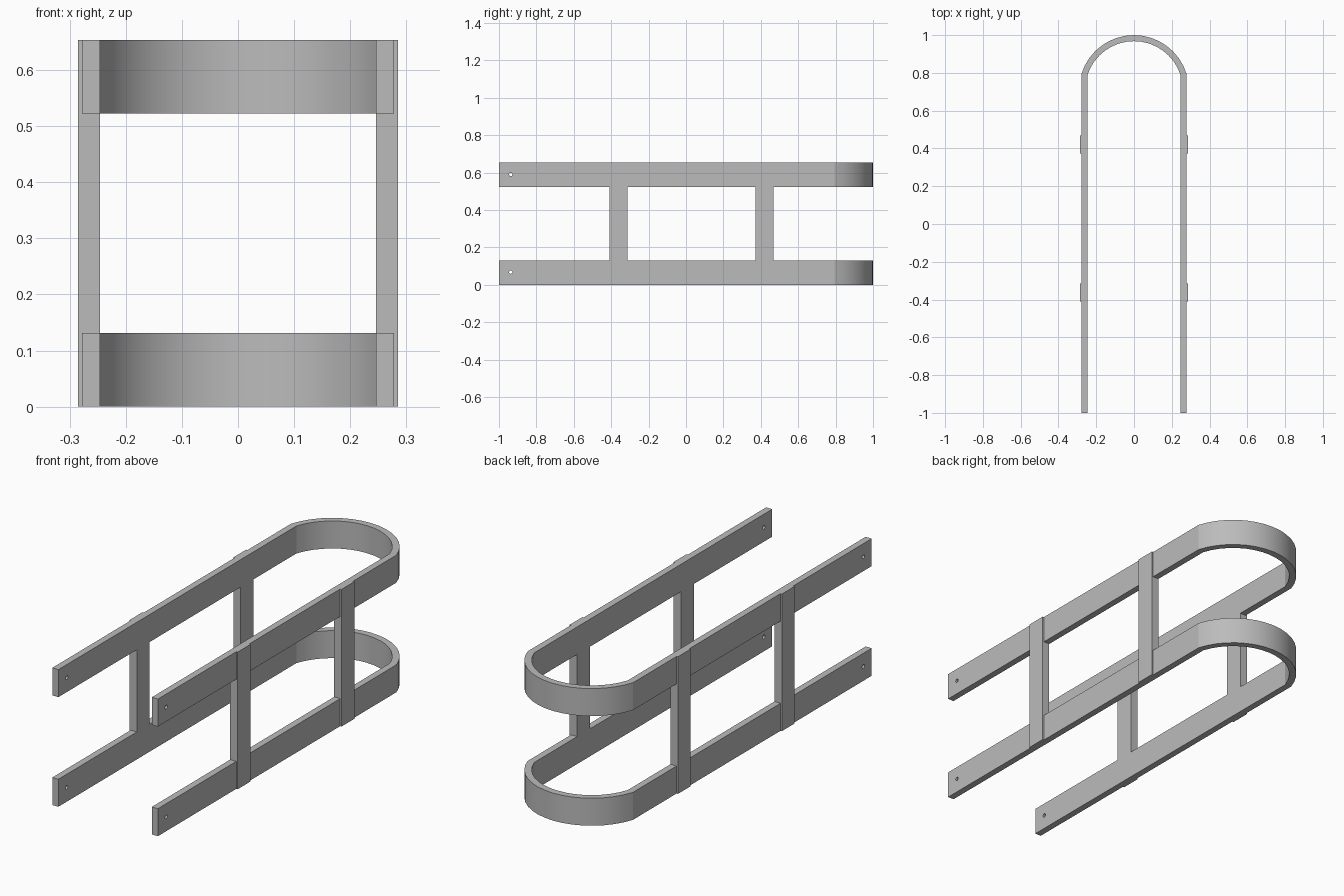
import bpy, bmesh, math
from mathutils import Matrix

if "Cube" in bpy.data.objects:
    bpy.data.objects.remove(bpy.data.objects["Cube"], do_unlink=True)

# Overall dimensions
INNER, OUTER, POST_FACE = 0.246, 0.278, 0.285
BAND_H, TOP = 0.131, 0.653
ARC_Y, ARC_R = 0.709, 0.291
THICK = 0.032
SEGMENTS = 16

metal = bpy.data.materials.new("grey metal")
metal.use_nodes = True
grey = (0.5, 0.5, 0.5, 1)
metal.diffuse_color = grey
metal.node_tree.nodes["Principled BSDF"].inputs["Base Color"].default_value = grey


def prism(name, points, offset):
    """Extrude a closed 3D outline by an offset vector."""
    bm = bmesh.new()
    face = bm.faces.new([bm.verts.new(p) for p in points])
    result = bmesh.ops.extrude_face_region(bm, geom=[face])
    verts = [v for v in result["geom"] if isinstance(v, bmesh.types.BMVert)]
    bmesh.ops.translate(bm, verts=verts, vec=offset)
    bmesh.ops.recalc_face_normals(bm, faces=bm.faces)
    mesh = bpy.data.meshes.new(name)
    bm.to_mesh(mesh)
    bm.free()
    mesh.materials.append(metal)
    obj = bpy.data.objects.new(name, mesh)
    bpy.context.collection.objects.link(obj)
    return obj


def rail_line(half_width, radius):
    """One edge of the rail: straight legs joined by a round back."""
    reach = math.asin(half_width / radius)
    line = [(half_width, -1)]
    for i in range(SEGMENTS + 1):
        a = reach * (1 - 2 * i / SEGMENTS)
        line.append((radius * math.sin(a), ARC_Y + radius * math.cos(a)))
    return line + [(-half_width, -1)]


def drill(obj, y, z, radius):
    """Cut a bolt hole straight through both legs."""
    bm = bmesh.new()
    bmesh.ops.create_cone(bm, cap_ends=True, segments=16, radius1=radius,
                          radius2=radius, depth=1,
                          matrix=Matrix.Rotation(math.pi / 2, 4, "Y"))
    mesh = bpy.data.meshes.new("bolt_hole_cutter")
    bm.to_mesh(mesh)
    bm.free()
    cutter = bpy.data.objects.new("bolt_hole_cutter", mesh)
    cutter.location = (0, y, z)
    cutter.hide_render = True
    bpy.context.collection.objects.link(cutter)
    mod = obj.modifiers.new("bolt_hole", "BOOLEAN")
    mod.operation, mod.object, mod.solver = "DIFFERENCE", cutter, "EXACT"
    bpy.context.view_layer.update()
    bpy.context.view_layer.objects.active = obj
    bpy.ops.object.modifier_apply(modifier=mod.name)
    bpy.data.objects.remove(cutter, do_unlink=True)


# Upper and lower U-shaped rails
outline = rail_line(OUTER, ARC_R) + rail_line(INNER, ARC_R - THICK)[::-1]
for name, z in (("lower_rail", 0), ("upper_rail", TOP - BAND_H)):
    rail = prism(name, [(x, y, z) for x, y in outline], (0, 0, BAND_H))
    drill(rail, -0.937, z + BAND_H / 2 + 0.003, 0.009)
    bpy.ops.object.select_all(action="DESELECT")
    rail.select_set(True)
    bpy.context.view_layer.objects.active = rail
    bpy.ops.object.shade_smooth_by_angle(angle=math.radians(15))

# Posts notched over the rails, flush on the inside and proud on the outside
notched = [(POST_FACE, 0), (POST_FACE, TOP), (OUTER, TOP), (OUTER, TOP - BAND_H),
           (INNER, TOP - BAND_H), (INNER, BAND_H), (OUTER, BAND_H), (OUTER, 0)]
for side, sign in (("left", 1), ("right", -1)):
    for place, y in (("front", -0.41), ("rear", 0.372)):
        prism(f"{place}_{side}_post", [(sign * x, y, z) for x, z in notched],
              (0, 0.096, 0))
